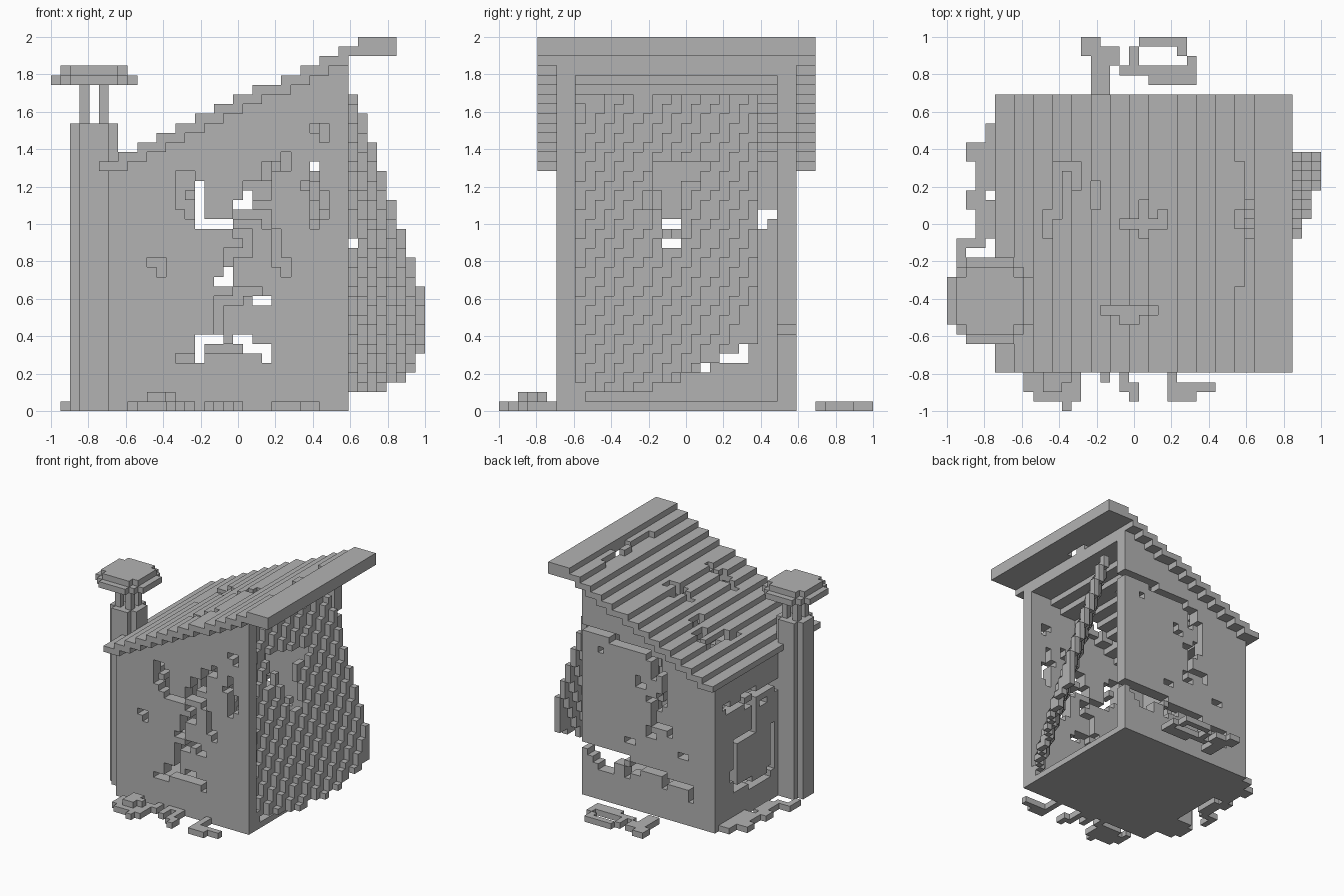
import bpy, bmesh
from itertools import product

cube = bpy.data.objects.get("Cube")
if cube:
    bpy.data.objects.remove(cube)

N = 39            # blocks along each side of the model
U = 2 / N         # block size

grey = bpy.data.materials.new("weathered_grey")
grey.use_nodes = True
colour = (0.45, 0.45, 0.45, 1)
grey.diffuse_color = colour
grey.node_tree.nodes["Principled BSDF"].inputs["Base Color"].default_value = colour

# Face normals paired with the two directions that span each face
AXES = [((1, 0, 0), (0, 1, 0), (0, 0, 1)),
        ((0, 1, 0), (0, 0, 1), (1, 0, 0)),
        ((0, 0, 1), (1, 0, 0), (0, 1, 0))]


def add(*vectors):
    return tuple(sum(parts) for parts in zip(*vectors))


def box(x0, x1, y0, y1, z0, z1):
    """Set of blocks filling a box, upper limits excluded."""
    return set(product(range(x0, x1), range(y0, y1), range(z0, z1)))


def disc(cx, cy, reach, z0, z1):
    """Blocky round slab."""
    r = int(reach ** 0.5)
    return {(cx + a, cy + b, z) for a, b in product(range(-r, r + 1), repeat=2)
            if a * a + b * b <= reach for z in range(z0, z1)}


def trail(points):
    """Flat cells along a jagged path: sideways first, then up or down."""
    cells = {points[0]}
    a, b = points[0]
    for goal_a, goal_b in points[1:]:
        while (a, b) != (goal_a, goal_b):
            if a != goal_a:
                a += 1 if goal_a > a else -1
            else:
                b += 1 if goal_b > b else -1
            cells.add((a, b))
    return cells


def trails(paths):
    return set().union(*(trail(path) for path in paths))


def build(name, cells):
    """Mesh the outer skin of a set of blocks."""
    bm = bmesh.new()
    corners = {}

    def corner(p):
        if p not in corners:
            corners[p] = bm.verts.new((p[0] * U - 1, p[1] * U - 1, p[2] * U))
        return corners[p]

    for cell in sorted(cells):
        for normal, s, t in AXES:
            back = tuple(-n for n in normal)
            if add(cell, normal) not in cells:
                o = add(cell, normal)
                bm.faces.new([corner(p) for p in (o, add(o, s), add(o, s, t), add(o, t))])
            if add(cell, back) not in cells:
                o = cell
                bm.faces.new([corner(p) for p in (o, add(o, t), add(o, s, t), add(o, s))])
    mesh = bpy.data.meshes.new(name)
    bm.to_mesh(mesh)
    bm.free()
    mesh.materials.append(grey)
    obj = bpy.data.objects.new(name, mesh)
    bpy.context.collection.objects.link(obj)
    return obj


# Stepped roof: overlapping boards climbing towards +x
starts = list(range(5, 22, 2)) + list(range(24, 31, 2))
roof = box(32, 36, 4, 33, 37, 39)
for step, start in enumerate(starts):
    roof |= box(start, start + (4 if start == 21 else 3), 4, 33, 25 + step, 26 + step)


def ceiling(x):
    """Height of the underside of the roof at a column."""
    return 24 + max(1, sum(start <= x for start in starts))


roof_gaps = trails([
    [(10, 18), (10, 20), (11, 25), (13, 25), (13, 23)],
    [(15, 21), (15, 23)],
    [(18, 19), (20, 18), (20, 21)], [(19, 19), (22, 20)],
    [(30, 13), (30, 18), (31, 21), (30, 25)],
    [(16, 10), (21, 10)], [(18, 9), (19, 9)], [(19, 10), (20, 10)],
])
build("roof", {c for c in roof if c[:2] not in roof_gaps})

# Cracks seen right through from front to back
shared = trails([
    [(15, 21), (15, 19), (18, 19)], [(19, 21), (20, 21), (20, 22)],
    [(27, 25), (27, 25)], [(17, 13), (18, 13), (18, 14)],
    [(21, 11), (22, 11)], [(15, 5), (15, 7)], [(19, 7), (20, 6), (22, 5)],
])
front_cracks = shared | trails([
    [(14, 24), (13, 22), (13, 21), (14, 20), (15, 21)], [(14, 23), (15, 22)],
    [(19, 20), (21, 20), (22, 19)], [(20, 23), (22, 23), (22, 25), (24, 26)],
    [(21, 22), (22, 22)],
    [(27, 29), (28, 29), (28, 28)], [(26, 23), (27, 24), (27, 19)],
    [(28, 20), (28, 22)], [(10, 15), (11, 14)],
    [(19, 18), (20, 16), (18, 15), (18, 14)], [(19, 12), (20, 12), (21, 11)],
    [(19, 11), (18, 11), (17, 8)], [(23, 18), (23, 15), (24, 14)],
    [(13, 5), (15, 5)], [(15, 7), (17, 7)], [(16, 6), (22, 6)],
])
back_cracks = shared | trails([
    [(30, 28), (26, 28), (24, 27), (18, 26), (16, 24), (15, 20), (16, 18), (17, 15), (14, 14)],
    [(25, 27), (20, 27)], [(17, 25), (17, 23)], [(12, 11), (11, 11)],
    [(30, 8), (22, 8)], [(29, 7), (23, 7)], [(28, 6), (25, 6)], [(27, 5), (25, 5)],
    [(21, 7), (18, 7), (15, 6), (10, 4)],
])
left_cracks = trails([
    [(28, 20), (27, 19), (23, 20), (20, 19), (14, 18)], [(17, 17), (18, 17)],
    [(22, 18), (20, 16), (20, 13), (24, 13), (25, 5), (21, 4), (16, 5), (15, 12)],
    [(25, 8), (26, 7)],
])


# Walls rising to meet the roof
def long_wall(y0, cracks):
    return {(x, y, z) for x in range(6, 31) for y in (y0, y0 + 1)
            for z in range(ceiling(x)) if (x, z) not in cracks}


build("front_wall", long_wall(6, front_cracks))
build("back_wall", long_wall(29, back_cracks))
build("left_wall", {c for c in box(6, 8, 8, 29, 1, 25) if c[1:] not in left_cracks})
build("floor", box(6, 31, 8, 29, 0, 1))
build("right_lintel", box(29, 31, 6, 31, 35, 37))

# Leaning panel across the open right side, sloping in both directions
panel_gap = trails([
    [(16, 25), (21, 25)], [(16, 24), (20, 24)], [(16, 23), (17, 19), (18, 18)],
    [(17, 23), (18, 19)], [(17, 17), (18, 17)], [(15, 22), (15, 21)],
])
panel = set()
for y, z in product(range(8, 27), range(1, 33)):
    x = min(N - 1, round(25.5 + 0.62 * y - z / 3))
    lowest = 1 + (y - 8) ** 2 / 55
    if z >= lowest and (y, z) not in panel_gap and (x > 30 or z < ceiling(x)):
        panel.add((x, y, z))
build("leaning_panel", panel)

# Chimney: round shaft, four posts and a two-layer cap
build("chimney_shaft", disc(4, 11, 5, 0, 30))
posts = set()
for x, y in product((3, 5), (10, 12)):
    posts |= box(x, x + 1, y, y + 1, 30, 34)
build("chimney_posts", posts)
build("chimney_cap", disc(4, 11, 20, 34, 35) | disc(4, 11, 13, 35, 36))


# Scattered rubble lying on the ground
def rubble(name, paths, extra=()):
    build(name, {(x, y, 0) for x, y in trails(paths)} | set(extra))


rubble("back_rubble", [
    [(14, 38), (15, 38), (15, 33)], [(14, 37), (17, 37), (17, 36), (16, 36), (16, 33)],
    [(20, 38), (23, 38), (24, 37)], [(25, 36), (25, 34), (21, 34)],
    [(19, 37), (19, 35)], [(18, 35), (25, 35)],
])
rubble("left_rubble", [
    [(4, 29), (4, 23)], [(5, 29), (5, 23)], [(2, 26), (4, 26)], [(2, 27), (3, 27)],
    [(3, 25), (3, 18)], [(2, 22), (2, 21)], [(4, 21), (4, 18)],
    [(3, 17), (2, 17), (1, 16), (1, 15)],
])
rubble("front_rubble", [
    [(8, 4), (8, 2), (9, 1), (12, 1), (12, 0)], [(10, 2), (13, 2), (13, 1)],
    [(8, 3), (13, 3)], [(10, 4), (14, 4), (14, 5)], [(16, 3), (16, 5), (18, 4)],
    [(18, 5), (18, 2), (19, 2), (19, 1)], [(23, 5), (23, 1), (25, 1)], [(24, 2), (27, 2)],
], box(10, 12, 2, 5, 1, 2) | box(12, 13, 3, 4, 1, 2))
